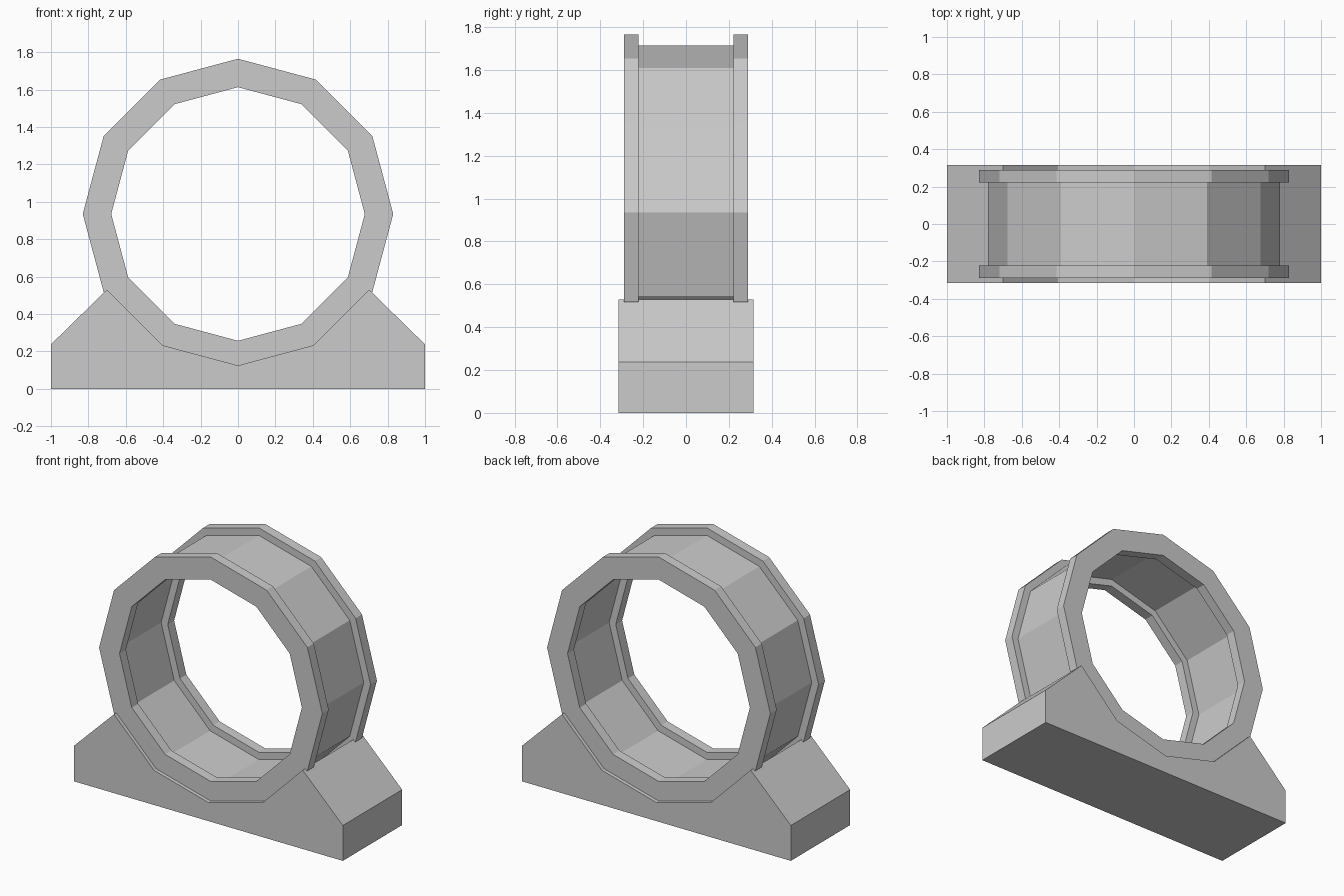
import bpy
import bmesh
from math import sin, cos, radians

cube = bpy.data.objects.get("Cube")
if cube:
    bpy.data.objects.remove(cube, do_unlink=True)

SIDES = 12
AXIS_Z = 0.935

gray = bpy.data.materials.new("light_gray")
gray.use_nodes = True
color = (0.6, 0.6, 0.6, 1)
gray.diffuse_color = color
gray.node_tree.nodes["Principled BSDF"].inputs["Base Color"].default_value = color


def polar(radius, degrees):
    a = radians(degrees)
    return radius * cos(a), AXIS_Z + radius * sin(a)


def finish(name, bm):
    bmesh.ops.recalc_face_normals(bm, faces=bm.faces)
    mesh = bpy.data.meshes.new(name)
    bm.to_mesh(mesh)
    bm.free()
    mesh.materials.append(gray)
    obj = bpy.data.objects.new(name, mesh)
    bpy.context.collection.objects.link(obj)
    return obj


def lathe(name, section):
    """Sweep a closed (radius, y) section around the ring axis."""
    bm = bmesh.new()
    rings = []
    for i in range(SIDES):
        ring = []
        for radius, y in section:
            x, z = polar(radius, i * 360 / SIDES)
            ring.append(bm.verts.new((x, y, z)))
        rings.append(ring)
    n = len(section)
    for i in range(SIDES):
        a, b = rings[i], rings[(i + 1) % SIDES]
        for j in range(n):
            k = (j + 1) % n
            bm.faces.new((a[j], a[k], b[k], b[j]))
    return finish(name, bm)


def extrude_profile(name, points, half_depth):
    """Extrude an (x, z) outline along y."""
    bm = bmesh.new()
    face = bm.faces.new([bm.verts.new((x, -half_depth, z)) for x, z in points])
    result = bmesh.ops.extrude_face_region(bm, geom=[face])
    moved = [v for v in result["geom"] if isinstance(v, bmesh.types.BMVert)]
    bmesh.ops.translate(bm, verts=moved, vec=(0, 2 * half_depth, 0))
    return finish(name, bm)


# Ring: thin band with a wider flange on each edge, as one section
IN, OUT, LIP_IN, LIP_OUT = 0.727, 0.78, 0.678, 0.83
EDGE, STEP = 0.29, 0.222
half = [(OUT, STEP), (LIP_OUT, STEP), (LIP_OUT, EDGE),
        (LIP_IN, EDGE), (LIP_IN, STEP), (IN, STEP)]
section = half + [(r, -y) for r, y in reversed(half)]
lathe("flanged_ring", section)

# Base: sloped block with a faceted cradle under the ring
cradle = [polar(0.81, a) for a in range(-30, -151, -30)]
# the cradle runs from the right peak to the left peak
outline = [(-1, 0), (1, 0), (1, 0.238)] + cradle + [(-1, 0.238)]
extrude_profile("cradle_base", outline, 0.315)
